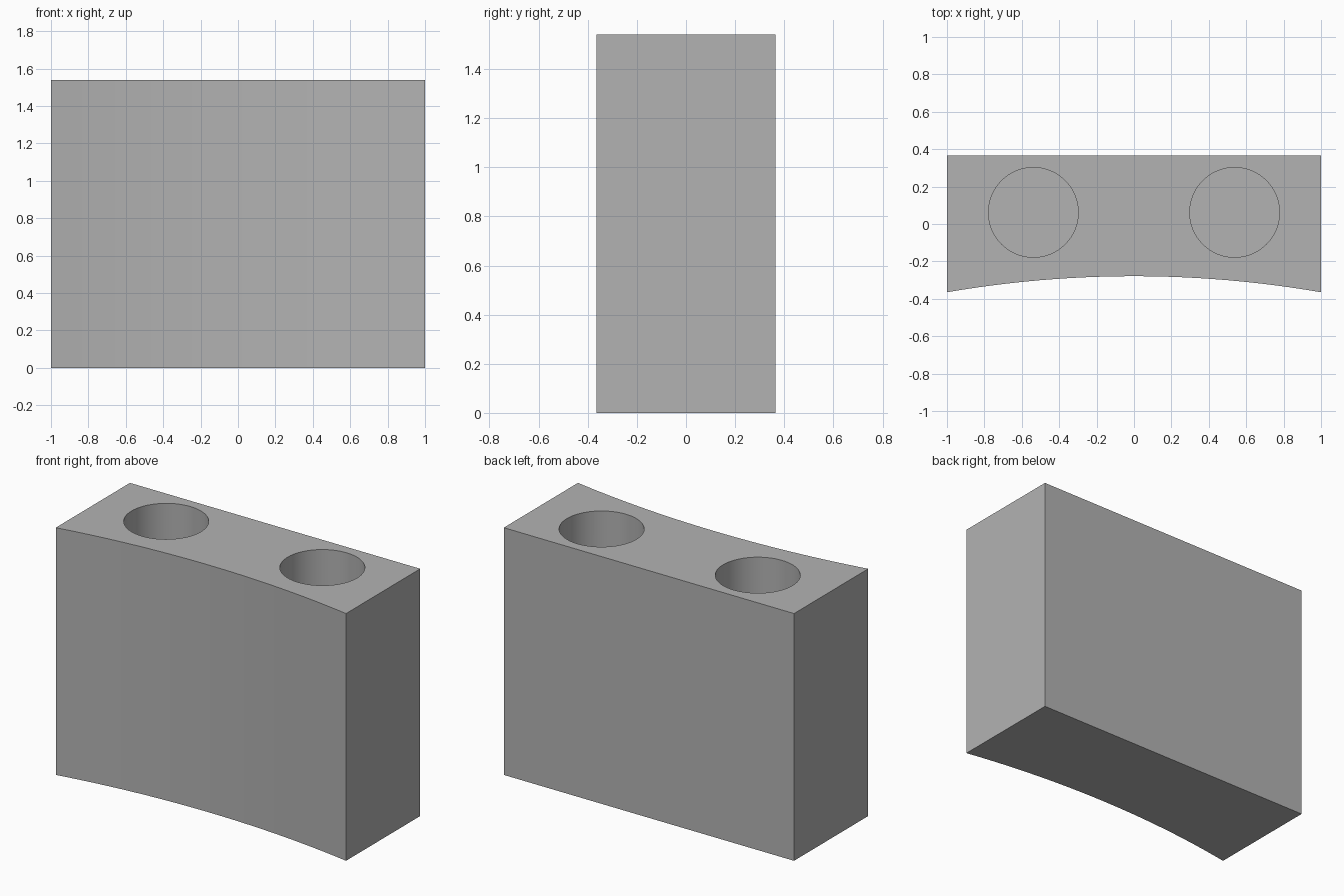
import bpy
import bmesh
import math

cube = bpy.data.objects.get("Cube")
if cube:
    bpy.data.objects.remove(cube, do_unlink=True)

HEIGHT, HALF_DEPTH = 1.54, 0.365
SAGITTA = 0.086                 # depth of the hollow front curve
HOLE_X, HOLE_Y, HOLE_R = 0.538, 0.062, 0.24
FLOOR = 0.12                    # thickness left under the holes
STEPS = 24

# Single grey material
grey = bpy.data.materials.new("plain_grey")
grey.use_nodes = True
colour = (0.45, 0.45, 0.45, 1)
grey.diffuse_color = colour
grey.node_tree.nodes["Principled BSDF"].inputs["Base Color"].default_value = colour

# Block outline: concave circular arc at the front, straight back
radius = (1 + SAGITTA ** 2) / (2 * SAGITTA)
half_angle = math.asin(1 / radius)
outline = []
for i in range(STEPS + 1):
    a = half_angle * (2 * i / STEPS - 1)
    outline.append((radius * math.sin(a),
                    -HALF_DEPTH + radius * (math.cos(a) - math.cos(half_angle))))
outline += [(1, HALF_DEPTH), (-1, HALF_DEPTH)]

# Extrude the outline into the body
bm = bmesh.new()
base = bm.faces.new([bm.verts.new((x, y, 0)) for x, y in outline])
top = bmesh.ops.extrude_face_region(bm, geom=[base])
bmesh.ops.translate(bm, vec=(0, 0, HEIGHT),
                    verts=[v for v in top["geom"] if isinstance(v, bmesh.types.BMVert)])
bmesh.ops.recalc_face_normals(bm, faces=bm.faces)
mesh = bpy.data.meshes.new("holder_block")
bm.to_mesh(mesh)
bm.free()
mesh.materials.append(grey)
block = bpy.data.objects.new("holder_block", mesh)
bpy.context.collection.objects.link(block)

# Drill the two round blind holes
for side, name in ((1, "left"), (-1, "right")):
    depth = HEIGHT + 0.1 - FLOOR
    bpy.ops.mesh.primitive_cylinder_add(vertices=64, radius=HOLE_R, depth=depth,
                                        location=(side * HOLE_X, HOLE_Y, FLOOR + depth / 2))
    cutter = bpy.context.object
    cutter.name = name + "_hole_cutter"
    cutter.data.materials.append(grey)
    cutter.hide_render = True
    cut = block.modifiers.new(name + "_hole", 'BOOLEAN')
    cut.operation, cut.solver, cut.object = 'DIFFERENCE', 'EXACT', cutter
    bpy.ops.object.select_all(action='DESELECT')
    block.select_set(True)
    bpy.context.view_layer.objects.active = block
    bpy.ops.object.modifier_apply(modifier=cut.name)
    bpy.data.objects.remove(cutter, do_unlink=True)

# Smooth the curved walls, keep the rims and corners sharp
bpy.ops.object.shade_smooth_by_angle(angle=math.radians(30))
